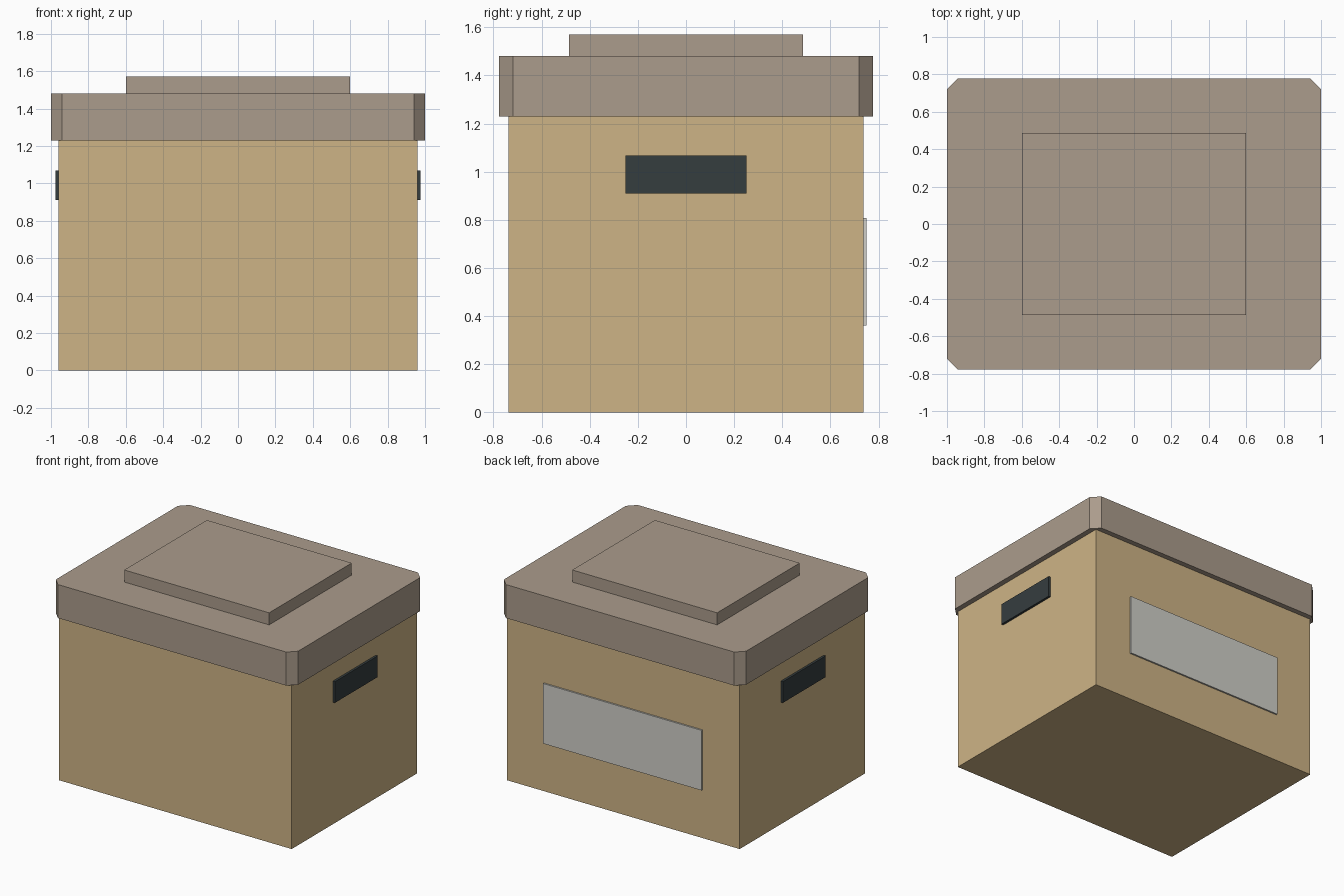
import bpy
import bmesh

if "Cube" in bpy.data.objects:
    bpy.data.objects.remove(bpy.data.objects["Cube"])


def material(name, rgb):
    """Flat colour from 0-255 sRGB values, stored as linear."""
    mat = bpy.data.materials.new(name)
    lin = [((c / 255 + 0.055) / 1.055) ** 2.4 for c in rgb]
    mat.diffuse_color = (*lin, 1.0)
    mat.use_nodes = True
    mat.node_tree.nodes["Principled BSDF"].inputs["Base Color"].default_value = mat.diffuse_color
    return mat


def prism(name, outline, z0, z1, mat):
    """Extrude a flat xy outline from z0 up to z1."""
    bm = bmesh.new()
    face = bm.faces.new([bm.verts.new((x, y, z0)) for x, y in outline])
    top = bmesh.ops.extrude_face_region(bm, geom=[face])["geom"]
    verts = [v for v in top if isinstance(v, bmesh.types.BMVert)]
    bmesh.ops.translate(bm, verts=verts, vec=(0, 0, z1 - z0))
    bmesh.ops.recalc_face_normals(bm, faces=bm.faces)
    mesh = bpy.data.meshes.new(name)
    bm.to_mesh(mesh)
    bm.free()
    mesh.materials.append(mat)
    obj = bpy.data.objects.new(name, mesh)
    bpy.context.collection.objects.link(obj)
    return obj


def box(name, x0, x1, y0, y1, z0, z1, mat):
    return prism(name, [(x0, y0), (x1, y0), (x1, y1), (x0, y1)], z0, z1, mat)


cardboard = material("cardboard tan", (206, 180, 134))
lid_brown = material("lid grey brown", (171, 156, 140))
dark = material("handle dark slate", (53, 61, 63))
paper = material("label pale grey", (208, 207, 200))

# Box body
box("box_body", -0.96, 0.96, -0.738, 0.738, 0, 1.235, cardboard)

# Lid with cut corners
X, Y, C = 1.0, 0.777, 0.058
prism("lid", [(-X + C, -Y), (X - C, -Y), (X, -Y + C), (X, Y - C),
              (X - C, Y), (-X + C, Y), (-X, Y - C), (-X, -Y + C)],
      1.23, 1.48, lid_brown)

# Raised panel on the lid
box("lid_panel", -0.598, 0.598, -0.487, 0.487, 1.478, 1.57, lid_brown)

# Hand holds on both ends
for side, s in (("right", 1), ("left", -1)):
    x0, x1 = sorted((s * 0.95, s * 0.977))
    box(side + "_hand_hold", x0, x1, -0.252, 0.252, 0.91, 1.068, dark)

# Label on the back
box("back_label", -0.655, 0.655, 0.73, 0.75, 0.36, 0.808, paper)
